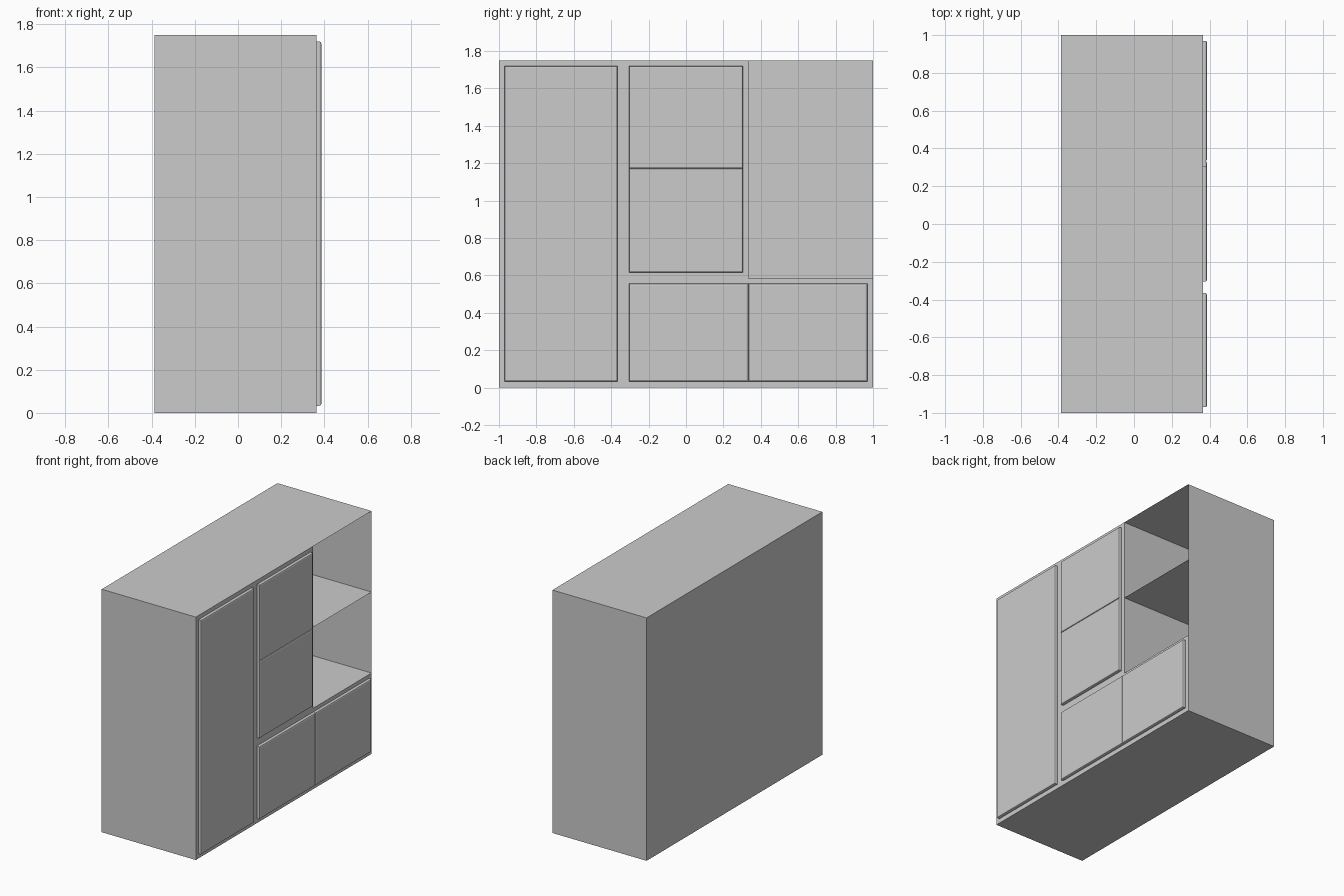
import bpy, bmesh

if "Cube" in bpy.data.objects:
    bpy.data.objects.remove(bpy.data.objects["Cube"])

# Overall sizes
BACK, FRONT, FACE = -0.386, 0.364, 0.386   # carcass back, carcass front, door face
TOP = 1.75
DIV, LEDGE = 0.333, 0.583                  # open niche: side divider and floor

grey = bpy.data.materials.new("cabinet_grey")
grey.diffuse_color = (0.6, 0.6, 0.6, 1)
grey.use_nodes = True
grey.node_tree.nodes["Principled BSDF"].inputs["Base Color"].default_value = grey.diffuse_color


def finish(name, bm):
    mesh = bpy.data.meshes.new(name)
    bm.to_mesh(mesh)
    bm.free()
    mesh.materials.append(grey)
    obj = bpy.data.objects.new(name, mesh)
    bpy.context.collection.objects.link(obj)
    return obj


def box(lo, hi):
    bm = bmesh.new()
    bmesh.ops.create_cube(bm, size=1)
    for v in bm.verts:
        v.co = [(a + b) / 2 + c * (b - a) for a, b, c in zip(lo, hi, v.co)]
    bm.normal_update()
    return bm


def sheet(name, points):
    bm = bmesh.new()
    bm.faces.new([bm.verts.new(p) for p in points])
    return finish(name, bm)


# Outer shell: thin-walled box, open towards the front
bm = box((BACK, -1, 0), (FRONT, 1, TOP))
bmesh.ops.delete(bm, geom=[f for f in bm.faces if f.normal.x > 0.5], context='FACES')
finish("carcass_shell", bm)

# L-shaped front panel behind the doors
outline = [(-1, 0), (1, 0), (1, LEDGE), (DIV, LEDGE), (DIV, TOP), (-1, TOP)]
sheet("front_panel", [(FRONT, y, z) for y, z in outline])

# Open niche: divider, floor and middle shelf
sheet("niche_divider", [(FRONT, DIV, LEDGE), (FRONT, DIV, TOP),
                        (BACK, DIV, TOP), (BACK, DIV, LEDGE)])
for name, z in (("niche_floor", LEDGE), ("niche_shelf", (LEDGE + TOP) / 2)):
    sheet(name, [(BACK, DIV, z), (FRONT, DIV, z), (FRONT, 1, z), (BACK, 1, z)])

# Doors and drawer fronts with softened front edges: y0, y1, z0, z1
fronts = {
    "tall_door": (-0.97, -0.365, 0.033, 1.72),
    "upper_door": (-0.305, 0.305, 1.172, 1.72),
    "middle_door": (-0.305, 0.305, 0.615, 1.172),
    "left_drawer": (-0.305, 0.333, 0.033, 0.556),
    "right_drawer": (0.333, 0.97, 0.033, 0.556),
}
for name, (y0, y1, z0, z1) in fronts.items():
    bm = box((FRONT, y0, z0), (FACE, y1, z1))
    rim = [e for e in bm.edges if all(v.co.x > FACE - 0.001 for v in e.verts)]
    bmesh.ops.bevel(bm, geom=rim, offset=0.009, segments=2, profile=0.5, affect='EDGES')
    finish(name, bm)
